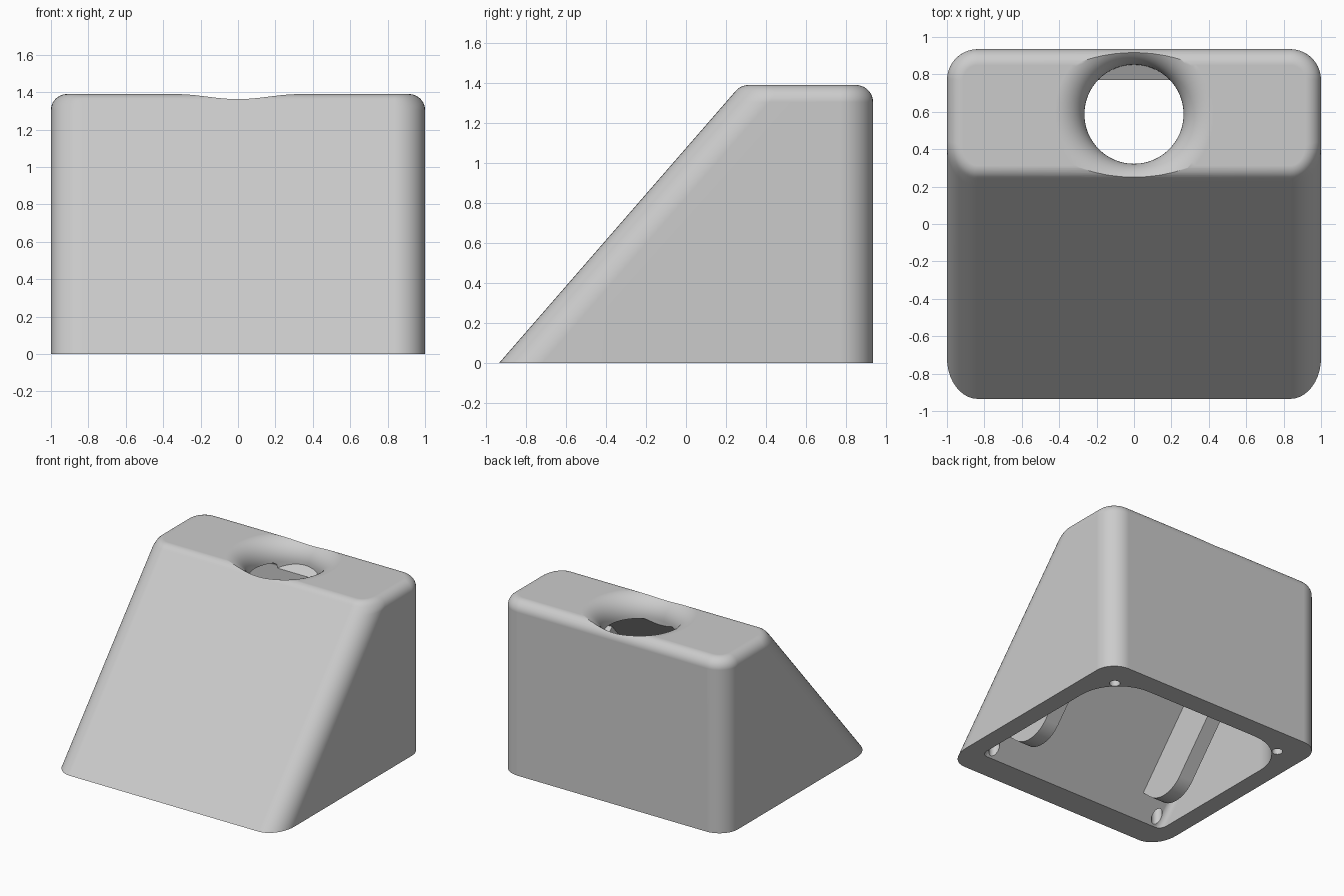
import bpy, bmesh, math

if "Cube" in bpy.data.objects:
    bpy.data.objects.remove(bpy.data.objects["Cube"], do_unlink=True)

SLOPE = 1.15                       # rise of the sloping front per unit of y
STRETCH = math.hypot(1, SLOPE) / SLOPE
WALL = 0.165
TOP, BACK, FRONT = 1.39, 0.935, -0.935
HOLE_Y, HOLE_R, FLARE = 0.587, 0.265, 0.16

grey = bpy.data.materials.new("light grey plastic")
grey.use_nodes = True
grey.diffuse_color = (0.6, 0.6, 0.6, 1)
grey.node_tree.nodes["Principled BSDF"].inputs["Base Color"].default_value = (0.6, 0.6, 0.6, 1)


def loft(name, rings):
    """Closed solid through a stack of equal-sized rings."""
    bm = bmesh.new()
    loops = [[bm.verts.new(p) for p in ring] for ring in rings]
    n = len(loops[0])
    for a, b in zip(loops, loops[1:]):
        for i in range(n):
            j = (i + 1) % n
            bm.faces.new((a[i], a[j], b[j], b[i]))
    bm.faces.new(loops[0])
    bm.faces.new(loops[-1])
    bmesh.ops.recalc_face_normals(bm, faces=bm.faces)
    mesh = bpy.data.meshes.new(name)
    bm.to_mesh(mesh)
    bm.free()
    mesh.materials.append(grey)
    obj = bpy.data.objects.new(name, mesh)
    bpy.context.collection.objects.link(obj)
    return obj


def wedge(name, half, front, back, bottom, top, back_corner, front_corner, edge):
    """Sloping-front block with rounded upright corners and a rounded top rim."""
    zc = top - edge
    yc = front + zc / SLOPE + edge * STRETCH
    tangent = math.sin(math.atan(1 / SLOPE))
    steps = [math.pi / 2 * i / 10 for i in range(11)]
    levels = [(bottom, 0)] + [(zc + edge * math.sin(t), edge * (1 - math.cos(t))) for t in steps]
    rings = []
    for z, inset in levels:
        rise = (z - zc) / edge
        if rise < tangent:
            y0 = front + z / SLOPE
        else:
            y0 = yc - edge * math.sqrt(max(0, 1 - rise * rise))
        x1, y1 = half - inset, back - inset
        ring = []
        for quarter, (sx, sy) in enumerate([(1, 1), (-1, 1), (-1, -1), (1, -1)]):
            r = (back_corner if sy > 0 else front_corner) - inset
            ry = r if sy > 0 else r * STRETCH
            cx, cy = sx * (x1 - r), (y1 - ry if sy > 0 else y0 + ry)
            for i in range(11):
                a = math.pi / 2 * (quarter + i / 10)
                ring.append((cx + r * math.cos(a), cy + ry * math.sin(a), z))
        rings.append(ring)
    return loft(name, rings)


def lathe(name, x, y, profile, sides):
    """Upright turned solid from (radius, z) pairs."""
    turn = [2 * math.pi * i / sides for i in range(sides)]
    return loft(name, [[(x + r * math.cos(a), y + r * math.sin(a), z) for a in turn]
                       for r, z in profile])


def cut(target, cutter):
    mod = target.modifiers.new("cut", "BOOLEAN")
    mod.operation, mod.solver, mod.object = "DIFFERENCE", "EXACT", cutter
    bpy.context.view_layer.objects.active = target
    bpy.ops.object.modifier_apply(modifier=mod.name)
    bpy.data.objects.remove(cutter, do_unlink=True)


# Hollow housing, open underneath
housing = wedge("housing", 1, FRONT, BACK, 0, TOP, 0.165, 0.165, 0.085)
inner_front = FRONT + WALL * STRETCH
cut(housing, wedge("cavity_cutter", 0.855, inner_front, BACK - WALL, -0.1, TOP - WALL,
                   0.35, 0.05, 0.03))

# Flared round opening in the top, its lower end tilted towards the front
LOW = 1.09
profile = [(HOLE_R, LOW)]
for i in range(13):
    a = math.pi / 2 * i / 12
    profile.append((HOLE_R + FLARE * (1 - math.cos(a)), TOP - FLARE * (1 - math.sin(a))))
profile.append((HOLE_R + FLARE, TOP + 0.1))
opening = lathe("opening_cutter", 0, HOLE_Y, profile, 64)
for v in opening.data.vertices:
    if v.co.z < LOW + 0.001:
        v.co.z += (v.co.y - HOLE_Y) * 0.5
cut(housing, opening)

# Screw holes in the bottom rim
for x in (-0.775, 0.775):
    for y in (-0.665, 0.705):
        cut(housing, lathe("screw_cutter", x, y, [(0.04, -0.1), (0.04, 0.2)], 24))


# Two round-ended ribs up the inside of the sloping front
def rib(name, x):
    depth, bend, z0 = 0.34, 0.24, 0.15
    length = math.hypot(1, SLOPE)
    cos, sin = 1 / length, SLOPE / length
    outline = [(0, -0.04)]
    for i in range(11):
        a = math.pi / 2 * i / 10
        outline.append((bend * (1 - math.cos(a)), depth - bend + bend * math.sin(a)))
    outline += [(1.05, depth), (1.05, -0.04)]
    y0 = inner_front + z0 / SLOPE
    points = [(y0 + s * cos + d * sin, z0 + s * sin - d * cos) for s, d in outline]
    return loft(name, [[(x + dx, y, z) for y, z in points] for dx in (-0.06, 0.06)])


ribs = [rib("left_rib", 0.64), rib("right_rib", -0.64)]

# Smooth curved surfaces, crisp edges and even flats
for obj in [housing] + ribs:
    bpy.ops.object.select_all(action="DESELECT")
    obj.select_set(True)
    bpy.context.view_layer.objects.active = obj
    bpy.ops.object.shade_smooth_by_angle(angle=math.radians(30))
    obj.modifiers.new("even_flats", "WEIGHTED_NORMAL").keep_sharp = True
